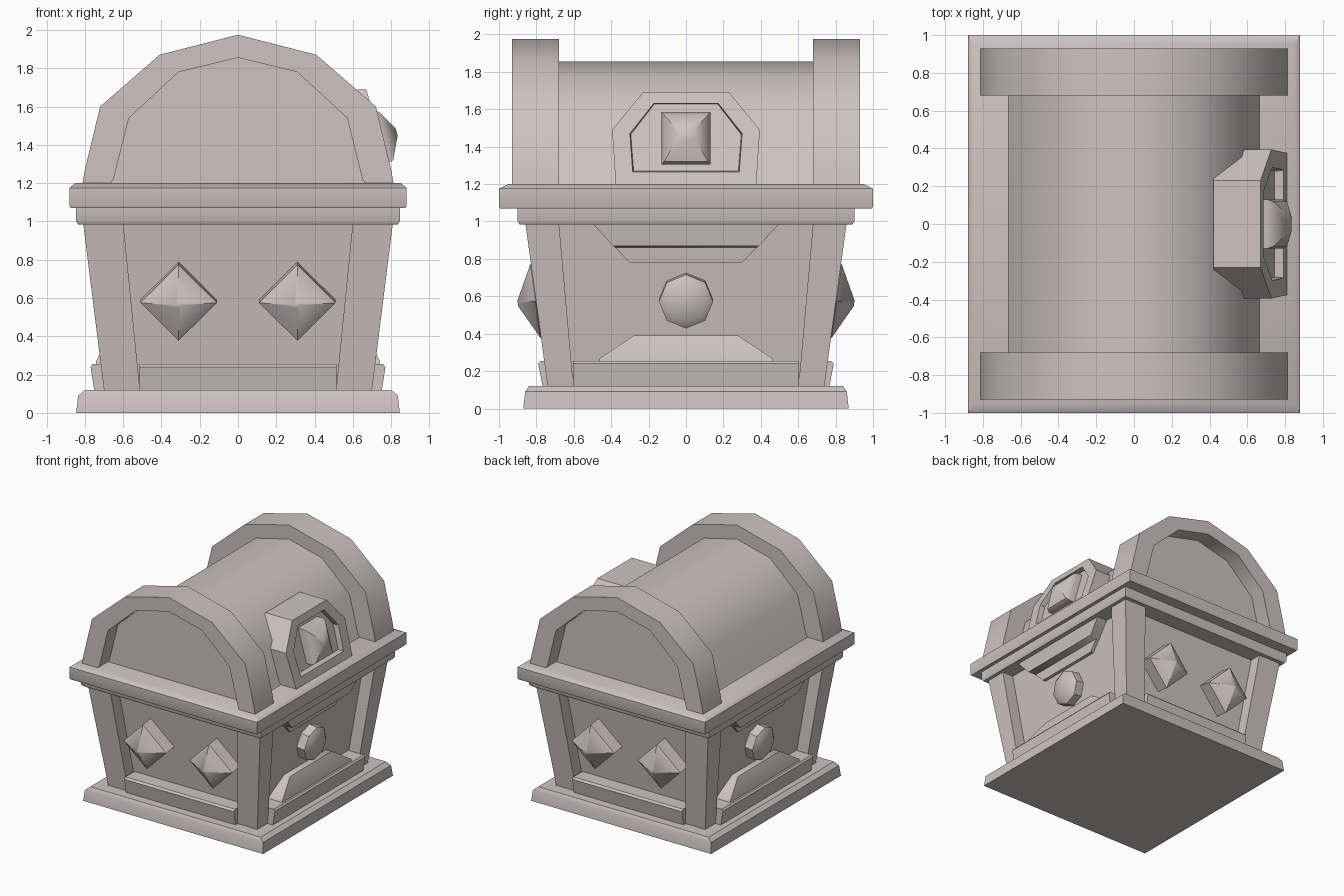
import bpy, bmesh, math
from mathutils import Vector

cube = bpy.data.objects.get("Cube")
if cube:
    bpy.data.objects.remove(cube, do_unlink=True)

COLOR = (0.62, 0.54, 0.54, 1)
clay = bpy.data.materials.new("pale_rose_grey")
clay.use_nodes = True
clay.diffuse_color = COLOR
clay.node_tree.nodes["Principled BSDF"].inputs["Base Color"].default_value = COLOR


def loft(name, rings, smooth=40):
    """Skin equal-length rings and cap both ends."""
    bm = bmesh.new()
    vs = [[bm.verts.new(p) for p in ring] for ring in rings]
    n = len(vs[0])
    for a, b in zip(vs, vs[1:]):
        for i in range(n):
            j = (i + 1) % n
            bm.faces.new((a[i], a[j], b[j], b[i]))
    bm.faces.new(vs[0])
    bm.faces.new(vs[-1])
    bmesh.ops.recalc_face_normals(bm, faces=bm.faces)
    mesh = bpy.data.meshes.new(name)
    bm.to_mesh(mesh)
    bm.free()
    mesh.materials.append(clay)
    ob = bpy.data.objects.new(name, mesh)
    bpy.context.collection.objects.link(ob)
    bpy.ops.object.select_all(action='DESELECT')
    bpy.context.view_layer.objects.active = ob
    ob.select_set(True)
    bpy.ops.object.shade_smooth_by_angle(angle=math.radians(smooth))


def rect(x0, x1, y0, y1, z):
    return [(x0, y0, z), (x1, y0, z), (x1, y1, z), (x0, y1, z)]


def slab(name, layers):
    """Centred stack of (half x, half y, z) rectangles."""
    loft(name, [rect(-x, x, -y, y, z) for x, y, z in layers])


def mix(a, b, t):
    return a + (b - a) * t


def post_x(z):
    return mix(0.70, 0.81, (z - 0.12) / 0.88)


def post_y(z):
    return mix(0.74, 0.86, (z - 0.12) / 0.88)


RECESS = 0.105

# Plinth, tapered box and rim
slab("plinth", [(0.845, 0.87, 0), (0.835, 0.86, 0.09), (0.80, 0.84, 0.12)])
slab("chest_body", [(post_x(z) - RECESS, post_y(z) - RECESS, z) for z in (0.1, 1.02)])
slab("lower_rim", [(0.835, 0.89, 0.985), (0.845, 0.90, 1.0), (0.845, 0.90, 1.08)])
slab("upper_rim", [(0.875, 0.995, 1.07), (0.88, 1.0, 1.08), (0.88, 1.0, 1.175),
                   (0.85, 0.95, 1.2)])

# Leaning corner posts
for sx, sxn in ((1, "left"), (-1, "right")):
    for sy, syn in ((1, "back"), (-1, "front")):
        loft(f"{syn}_{sxn}_post", [
            rect(sx * ix, sx * post_x(z), sy * iy, sy * post_y(z), z)
            for z, ix, iy in ((0.1, 0.51, 0.6), (1.0, 0.60, 0.68))])


def stud(name, center, u, v, w, sides, profile):
    """Faceted stud: profile lists (radius, height along w)."""
    angles = [math.tau * i / sides for i in range(sides)]
    loft(name, [[center + w * h + (u * math.cos(a) + v * math.sin(a)) * r
                 for a in angles] for r, h in profile])


# Skirting bars and diamond studs on the front and back
for s, side in ((-1, "front"), (1, "back")):
    loft(f"{side}_skirting", [
        rect(-0.515, 0.515, s * 0.55, s * y, z)
        for z, y in ((0.11, 0.765), (0.24, 0.79), (0.255, 0.775))])
    up = Vector((0, s * 0.12, 0.88)).normalized()
    out = Vector((0, s * 0.88, -0.12)).normalized()
    for x, x_name in ((-0.31, "right"), (0.31, "left")):
        stud(f"{side}_{x_name}_diamond_stud", Vector((x, s * 0.805, 0.575)),
             Vector((1, 0, 0)), up, out, 4,
             [(0.2, -0.14), (0.2, 0), (0.015, 0.095)])

# Skirting, trapezoid trims and round studs on both long sides
for s, side in ((1, "left"), (-1, "right")):
    loft(f"{side}_skirting", [
        rect(s * 0.5, s * x, -0.605, 0.605, z)
        for z, x in ((0.11, 0.75), (0.24, 0.77), (0.255, 0.758))])
    loft(f"{side}_lower_trim", [
        rect(s * 0.55, s * x, -y, y, z)
        for z, x, y in ((0.24, 0.745, 0.47), (0.27, 0.74, 0.46), (0.39, 0.685, 0.28))])
    loft(f"{side}_upper_trim", [
        rect(s * 0.6, s * x, -y, y, z)
        for z, x, y in ((0.78, 0.705, 0.3), (0.862, 0.715, 0.38),
                        (0.87, 0.78, 0.39), (1.0, 0.80, 0.51))])
    up = Vector((s * 0.11, 0, 0.88)).normalized()
    out = Vector((s * 0.88, 0, -0.11)).normalized()
    stud(f"{side}_round_stud", Vector((s * 0.7, 0, 0.575)),
         Vector((0, 1, 0)), up, out, 8,
         [(0.145, -0.08), (0.145, 0.025), (0.105, 0.055)])


# Barrel lid
def arch(half):
    return half + [(-x, z) for x, z in half[-2::-1]]


inner = arch([(0.68, 1.18), (0.65, 1.22), (0.57, 1.54), (0.31, 1.78), (0, 1.855)])
outer = arch([(0.815, 1.18), (0.80, 1.27), (0.72, 1.6), (0.41, 1.87), (0, 1.975)])
loft("lid_barrel", [[(x, y, z) for x, z in inner] for y in (-0.795, 0.795)])

# Raised arch bands at both ends of the lid
for s, side in ((-1, "front"), (1, "back")):
    loft(f"{side}_lid_band", [
        [(xi, s * 0.68, zi), (xo, s * 0.68, zo), (xo, s * 0.93, zo), (xi, s * 0.93, zi)]
        for (xi, zi), (xo, zo) in zip(inner, outer)])


# Lock plate on the left side, face leaning back
def face_x(z):
    return mix(0.81, 0.67, (z - 1.2) / 0.49)


def lock_ring(half, depth):
    pts = half + [(-y, z) for y, z in reversed(half)]
    return [(face_x(z) + depth, y, z) for y, z in pts]


plate = [(0.375, 1.19), (0.395, 1.49), (0.23, 1.69)]
recess = [(0.285, 1.265), (0.3, 1.47), (0.172, 1.632)]
floor = [(0.28, 1.27), (0.295, 1.465), (0.17, 1.627)]
back = [(0.42, y, z) for _, y, z in lock_ring(plate, 0)]
loft("lock_plate", [back, lock_ring(plate, 0), lock_ring(recess, 0),
                    lock_ring(floor, -0.045)])


# Faceted square boss in the lock recess
def boss_ring(hy, z0, z1, depth):
    return [(face_x(z) + depth, y, z) for y, z in
            ((-hy, z0), (hy, z0), (hy, z1), (-hy, z1))]


loft("lock_boss", [boss_ring(0.13, 1.305, 1.585, -0.08), boss_ring(0.13, 1.305, 1.585, 0.005),
                   boss_ring(0.118, 1.32, 1.57, 0.035), boss_ring(0.04, 1.45, 1.485, 0.095)])
